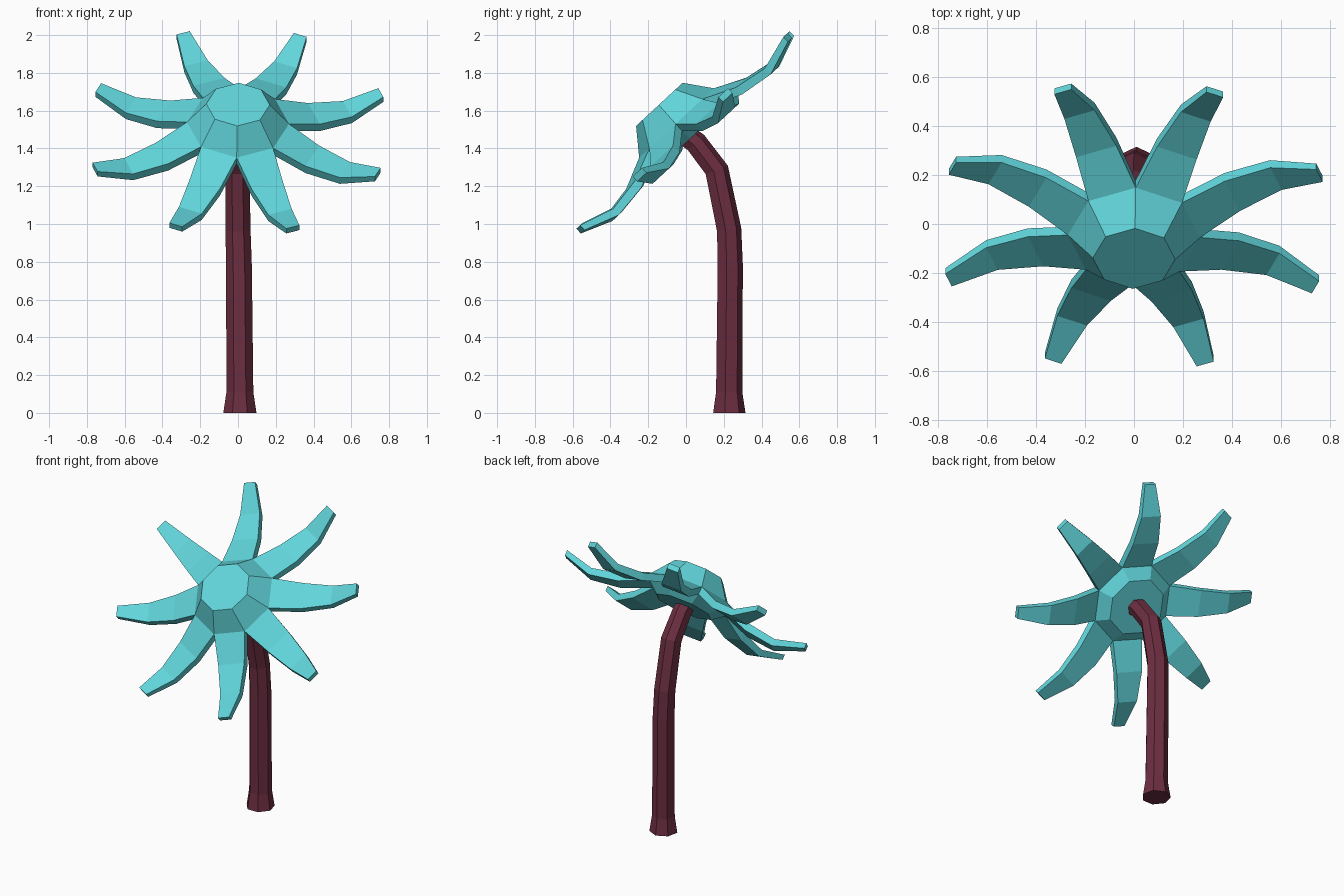
import bpy, bmesh
from math import pi, cos, sin, radians
from mathutils import Vector, Matrix

if "Cube" in bpy.data.objects:
    bpy.data.objects.remove(bpy.data.objects["Cube"])


def finish(bm, name, color):
    bmesh.ops.recalc_face_normals(bm, faces=bm.faces[:])
    mesh = bpy.data.meshes.new(name)
    bm.to_mesh(mesh)
    bm.free()
    mat = bpy.data.materials.new(name + "_colour")
    mat.diffuse_color = (*color, 1)
    mat.use_nodes = True
    mat.node_tree.nodes["Principled BSDF"].inputs["Base Color"].default_value = mat.diffuse_color
    mesh.materials.append(mat)
    obj = bpy.data.objects.new(name, mesh)
    bpy.context.collection.objects.link(obj)
    return obj


def bridge(bm, a, b):
    n = len(a)
    for i in range(n):
        bm.faces.new((a[i], a[(i + 1) % n], b[(i + 1) % n], b[i]))


# Stem: seven-sided tube along a bent path (x, y, z, radius)
path = [(.01, .225, 0, .09), (.01, .225, .11, .073), (.005, .231, .78, .07),
        (0, .225, .97, .068), (-.003, .16, 1.285, .066),
        (-.005, .05, 1.43, .062), (-.005, -.02, 1.48, .06)]
bm = bmesh.new()
rings = []
for i, p in enumerate(path):
    a = Vector(path[max(i - 1, 0)][:3])
    b = Vector(path[min(i + 1, len(path) - 1)][:3])
    t = (b - a).normalized() if i > 1 else Vector((0, 0, 1))
    side = Vector((1, 0, 0))
    back = t.cross(side).normalized()
    rings.append([bm.verts.new(Vector(p[:3]) + p[3] * (sin(k * 2 * pi / 7) * side + cos(k * 2 * pi / 7) * back))
                  for k in range(7)])
for a, b in zip(rings, rings[1:]):
    bridge(bm, a, b)
bm.faces.new(rings[0])
bm.faces.new(rings[-1])
finish(bm, "stem", (.15, .027, .052))

# Flower head: octagonal dome with petals growing out of its rim walls
bm = bmesh.new()
profile = [(.168, .134), (.27, 0), (.265, -.05), (.19, -.11)]
rings = [[bm.verts.new((r * cos(k * pi / 4), r * sin(k * pi / 4), h)) for k in range(8)]
         for r, h in profile]
bridge(bm, rings[0], rings[1])
bridge(bm, rings[2], rings[3])
bm.faces.new(rings[0])
bm.faces.new(rings[3])

# Petal sections: distance out, top height, half width, thickness
sections = [(.43, -.075, .088, .05), (.62, -.105, .066, .045), (.81, -.05, .037, .035)]
for k in range(8):
    j = (k + 1) % 8
    ang = (k + .5) * pi / 4
    out = Vector((cos(ang), sin(ang), 0))
    side = Vector((-sin(ang), cos(ang), 0))
    prev = [rings[1][k], rings[1][j], rings[2][j], rings[2][k]]
    for r, h, w, th in sections:
        cur = [bm.verts.new(out * r + side * s * w + Vector((0, 0, z)))
               for s, z in ((-1, h), (1, h), (1, h - th), (-1, h - th))]
        bridge(bm, prev, cur)
        prev = cur
    bm.faces.new(prev)
head = finish(bm, "flower_head", (.12, .67, .71))
head.data.transform(Matrix.Translation((0, -.05, 1.535))
                    @ Matrix.Rotation(radians(42.8), 4, 'X')
                    @ Matrix.Rotation(radians(-1.5), 4, 'Z'))
